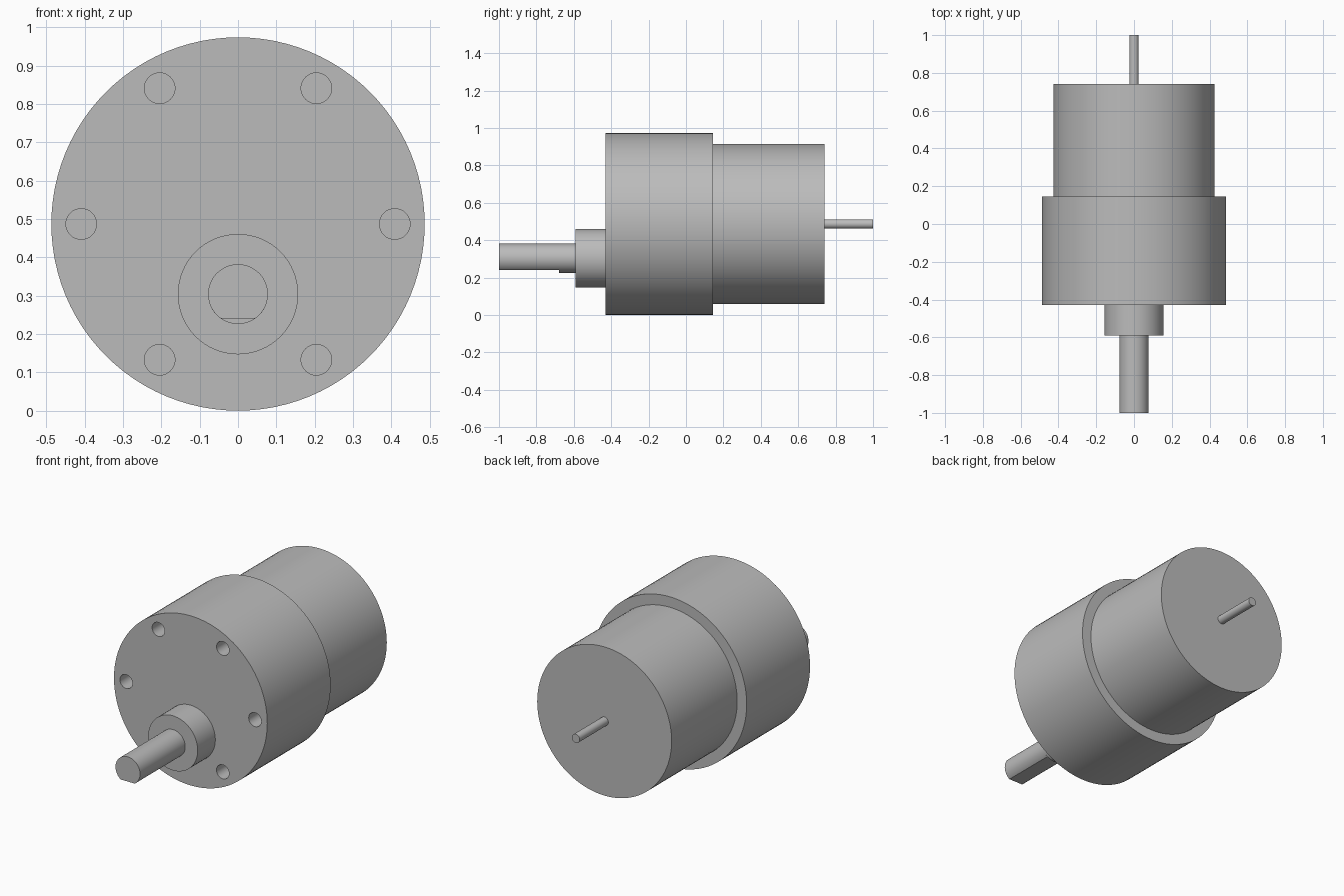
import bpy
import bmesh
import math

cube = bpy.data.objects.get("Cube")
if cube:
    bpy.data.objects.remove(cube, do_unlink=True)

BODY_R = 0.487          # gearbox radius, also height of the main axis
SHAFT_Z = 0.304         # height of the offset output shaft
SHAFT_R = 0.078

# Material
metal = bpy.data.materials.new("grey metal")
metal.use_nodes = True
GREY = (0.5, 0.5, 0.5, 1)
metal.diffuse_color = GREY
metal.node_tree.nodes["Principled BSDF"].inputs["Base Color"].default_value = GREY


def arc(radius, sides, start=0.0, sweep=math.tau):
    """Points on a circle or, with a smaller sweep, on a closed-by-chord arc."""
    steps = sides if sweep == math.tau else sides - 1
    return [(radius * math.cos(start + sweep * i / steps),
             radius * math.sin(start + sweep * i / steps)) for i in range(sides)]


def add_prism(bm, points, y0, y1, x=0.0, z=0.0):
    """Solid prism running along y from an x/z outline."""
    verts = [bm.verts.new((x + px, y0, z + pz)) for px, pz in points]
    face = bm.faces.new(verts)
    result = bmesh.ops.extrude_face_region(bm, geom=[face], use_keep_orig=True)
    moved = [v for v in result["geom"] if isinstance(v, bmesh.types.BMVert)]
    bmesh.ops.translate(bm, vec=(0, y1 - y0, 0), verts=moved)


def finish(name, bm):
    bmesh.ops.recalc_face_normals(bm, faces=bm.faces)
    mesh = bpy.data.meshes.new(name)
    bm.to_mesh(mesh)
    bm.free()
    obj = bpy.data.objects.new(name, mesh)
    bpy.context.collection.objects.link(obj)
    mesh.materials.append(metal)
    return obj


def prism(name, points, y0, y1, z):
    bm = bmesh.new()
    add_prism(bm, points, y0, y1, z=z)
    return finish(name, bm)


def smooth(obj):
    bpy.ops.object.select_all(action="DESELECT")
    obj.select_set(True)
    bpy.context.view_layer.objects.active = obj
    bpy.ops.object.shade_smooth_by_angle(angle=math.radians(30))


# Main bodies
gearbox = prism("gearbox", arc(BODY_R, 96), -0.43, 0.145, BODY_R)
motor = prism("motor_can", arc(0.427, 96), 0.145, 0.74, BODY_R)
rear_pin = prism("rear_pin", arc(0.025, 32), 0.74, 1.0, BODY_R)

# Ring of blind mounting holes in the front face
bm = bmesh.new()
for hx, hz in arc(0.409, 6):
    add_prism(bm, arc(0.04, 32), -0.5, -0.3, hx, BODY_R + hz)
cutter = finish("hole_cutter", bm)
cut = gearbox.modifiers.new("holes", "BOOLEAN")
cut.operation = "DIFFERENCE"
cut.solver = "EXACT"
cut.object = cutter
bpy.context.view_layer.objects.active = gearbox
bpy.ops.object.modifier_apply(modifier=cut.name)
bpy.data.objects.remove(cutter, do_unlink=True)

# Output boss and shaft, with a flat along the underside of the tip
boss = prism("output_boss", arc(0.157, 64), -0.59, -0.43, SHAFT_Z)
root = prism("shaft_root", arc(SHAFT_R, 48), -0.68, -0.59, SHAFT_Z)
half = math.acos(0.064 / SHAFT_R)
flat_outline = arc(SHAFT_R, 44, -math.pi / 2 + half, math.tau - 2 * half)
tip = prism("shaft_flat_tip", flat_outline, -1.0, -0.68, SHAFT_Z)

for part in (gearbox, motor, rear_pin, boss, root, tip):
    smooth(part)
